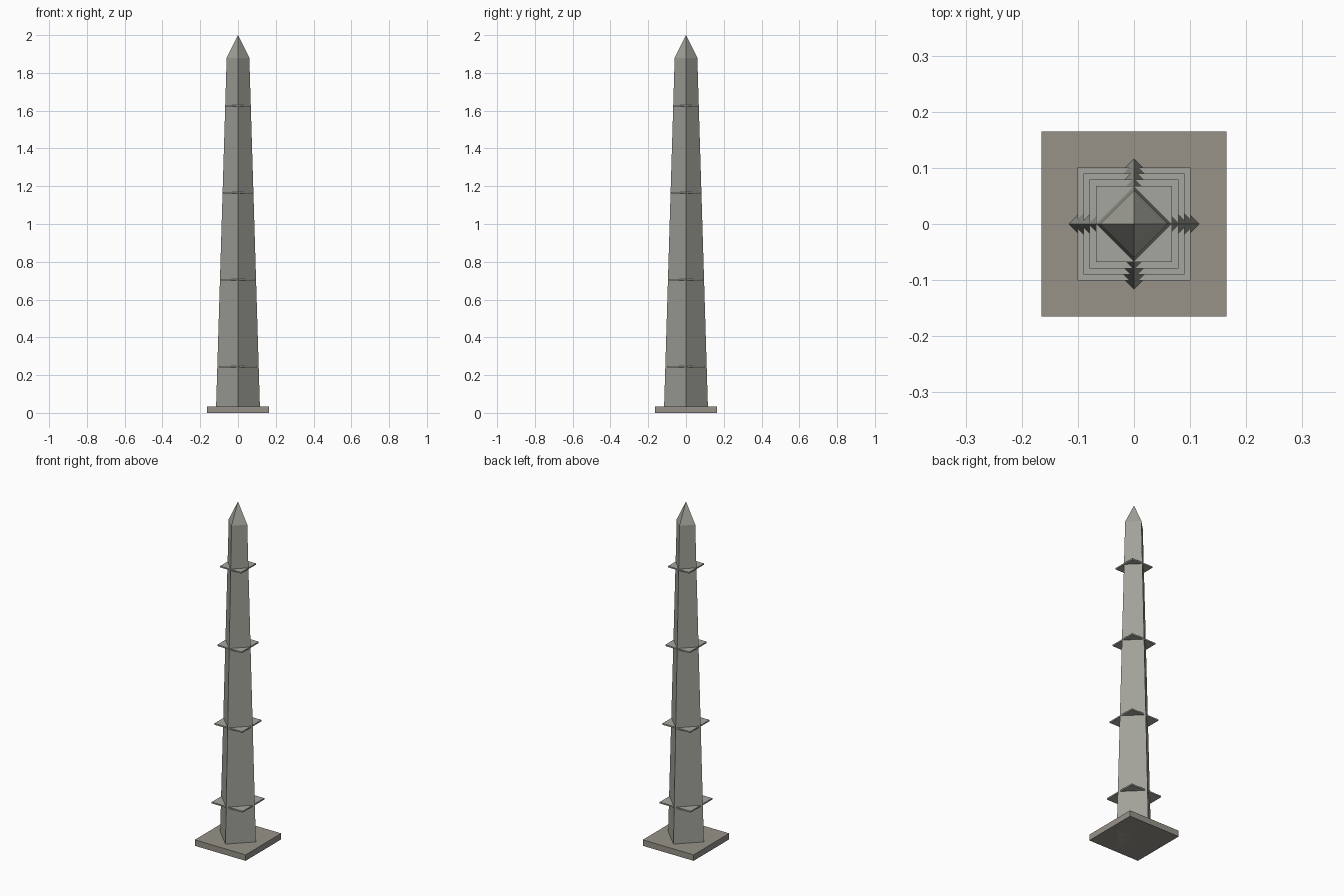
import bpy
from math import pi

if "Cube" in bpy.data.objects:
    bpy.data.objects.remove(bpy.data.objects["Cube"])


def paint(ob, name, rgb):
    mat = bpy.data.materials.get(name) or bpy.data.materials.new(name)
    mat.diffuse_color = (*rgb, 1)
    mat.use_nodes = True
    mat.node_tree.nodes["Principled BSDF"].inputs["Base Color"].default_value = mat.diffuse_color
    ob.data.materials.append(mat)


def slab(name, half, z0, z1):
    bpy.ops.mesh.primitive_cube_add(size=1, location=(0, 0, (z0 + z1) / 2))
    ob = bpy.context.object
    ob.name = name
    ob.dimensions = (2 * half, 2 * half, z1 - z0)
    bpy.ops.object.transform_apply(location=False, rotation=False, scale=True)
    return ob


def taper(name, r0, r1, z0, z1):
    # four-sided cone with its corners on the x and y axes
    bpy.ops.mesh.primitive_cone_add(vertices=4, radius1=r0, radius2=r1,
                                    depth=z1 - z0, location=(0, 0, (z0 + z1) / 2))
    ob = bpy.context.object
    ob.name = name
    return ob


STONE = (0.36, 0.36, 0.32)

# square foot
paint(slab("plinth", 0.165, 0, 0.035), "plinth_stone", (0.31, 0.29, 0.25))

# tapered shaft and pointed cap
paint(taper("shaft", 0.117, 0.06, 0, 1.88), "stone", STONE)
paint(taper("cap", 0.06, 0, 1.88, 2.0), "stone", STONE)

# thin square bands, turned 45 degrees to the shaft
for i in range(4):
    z = 0.245 + 0.46 * i
    band = slab(f"band_{i + 1}", 0.1005 - 0.0108 * i, z - 0.004, z + 0.004)
    paint(band, "band_stone", (0.38, 0.38, 0.35))
